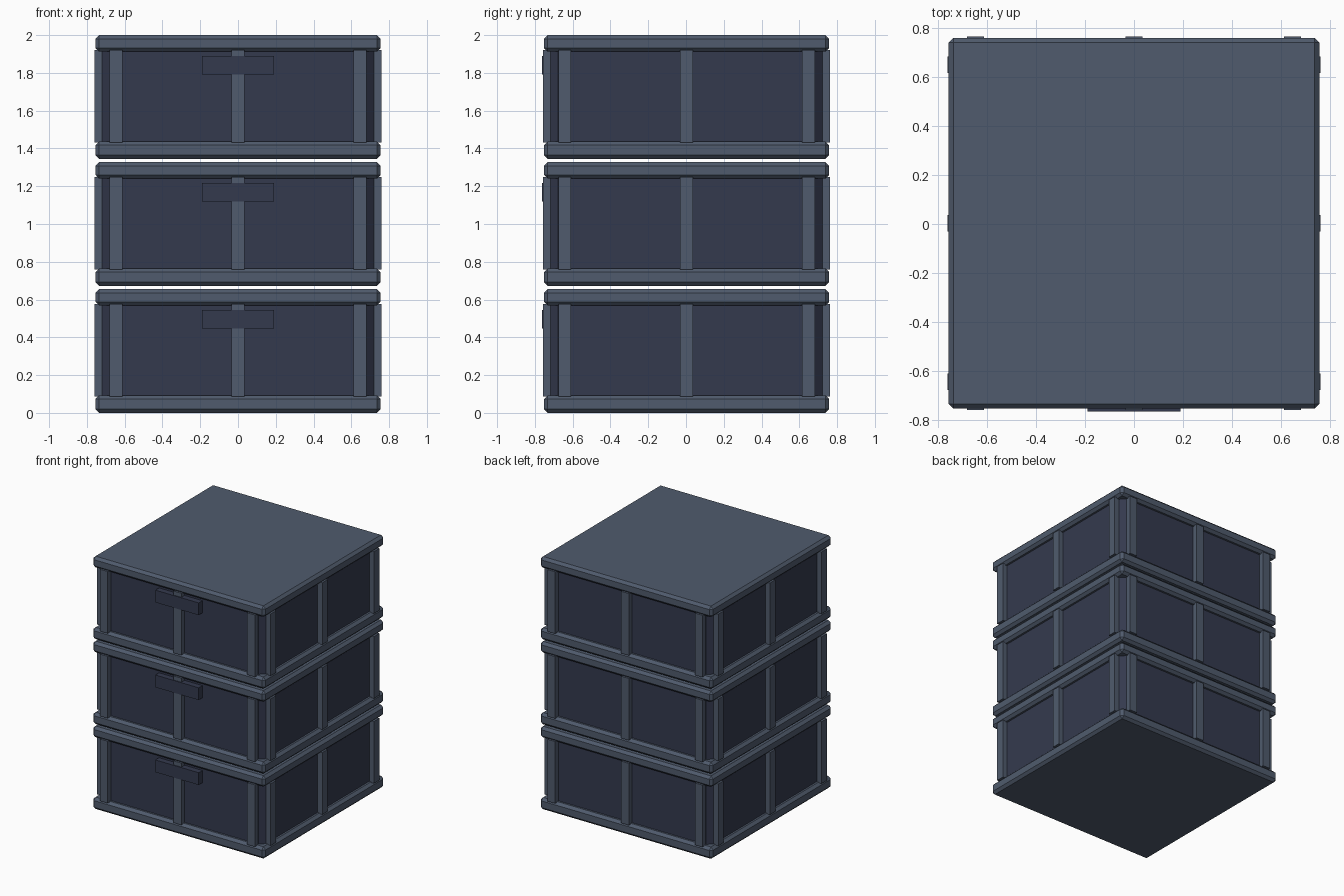
import bpy
from mathutils import Vector

cube = bpy.data.objects.get("Cube")
if cube:
    bpy.data.objects.remove(cube, do_unlink=True)


def make_material(name, rgb):
    mat = bpy.data.materials.new(name)
    mat.use_nodes = True
    mat.diffuse_color = (*rgb, 1)
    mat.node_tree.nodes["Principled BSDF"].inputs["Base Color"].default_value = (*rgb, 1)
    return mat


slate = make_material("slate_grey", (0.080, 0.105, 0.153))
navy = make_material("dark_navy", (0.034, 0.042, 0.076))

SHIFT_Y = 0.003      # keeps the stack centred despite the front handles
HEIGHT = 0.656
PITCH = 0.672


def box(name, low, high, mat, bevel=0):
    """Box between two corners, with optional chamfered edges."""
    low, high = Vector(low), Vector(high)
    centre = (low + high) / 2 + Vector((0, SHIFT_Y, 0))
    bpy.ops.mesh.primitive_cube_add(size=1, location=centre)
    obj = bpy.context.object
    obj.name = name
    obj.scale = high - low
    bpy.ops.object.transform_apply(location=False, rotation=False, scale=True)
    obj.data.materials.append(mat)
    if bevel:
        mod = obj.modifiers.new("chamfer", "BEVEL")
        mod.width = bevel
        mod.segments = 1
    return obj


def slab(name, half, z0, z1, mat, bevel):
    return box(name, (-half, -half, z0), (half, half, z1), mat, bevel)


def crate(level, z):
    tag = f"crate_{level}_"
    # Recessed body with chamfered corners
    slab(tag + "body", 0.72, z + 0.02, z + HEIGHT - 0.02, navy, 0.04)
    # Bottom and top rims
    slab(tag + "bottom_rim", 0.755, z, z + 0.093, slate, 0.02)
    slab(tag + "lid_rim", 0.755, z + HEIGHT - 0.088, z + HEIGHT, slate, 0.02)
    # Three upright ribs on each of the four sides
    w, inner, outer = 0.034, 0.70, 0.76
    z0, z1 = z + 0.087, z + 0.577
    for pos in (-0.645, 0, 0.645):
        for near, far, a, b in ((-outer, -inner, "front", "right"),
                                (inner, outer, "back", "left")):
            box(tag + a + "_rib", (pos - w, near, z0), (pos + w, far, z1), slate)
            box(tag + b + "_rib", (near, pos - w, z0), (far, pos + w, z1), slate)
    # Front handle plate
    box(tag + "handle", (-0.19, -0.766, z + 0.448), (0.19, -0.71, z + 0.545), navy)


for i in range(3):
    crate(i + 1, i * PITCH)
